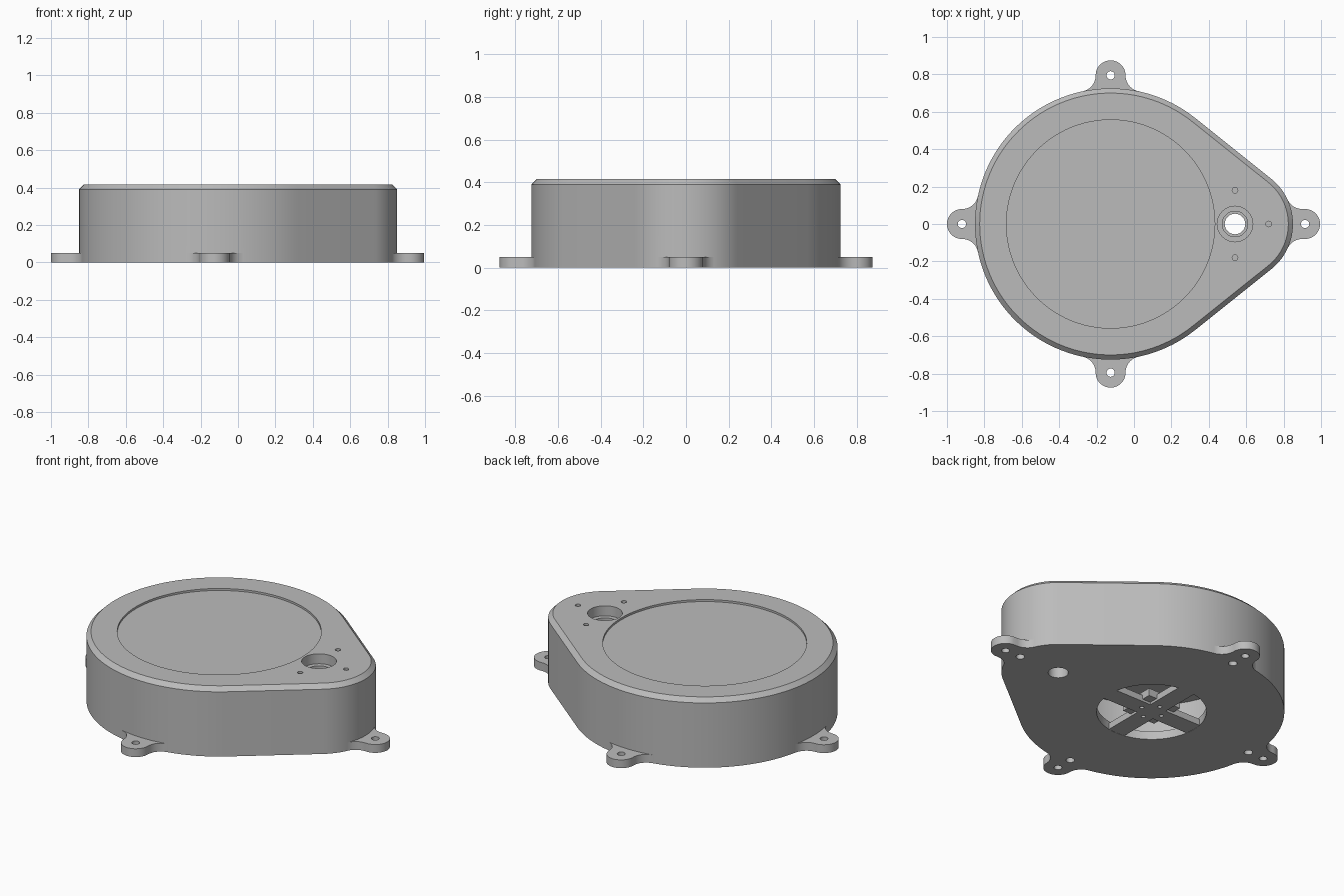
import bpy, bmesh, math
from mathutils import Vector, Matrix

cube = bpy.data.objects.get("Cube")
if cube:
    bpy.data.objects.remove(cube, do_unlink=True)

grey = bpy.data.materials.new("housing grey")
grey.use_nodes = True
COLOUR = (0.5, 0.5, 0.5, 1)
grey.diffuse_color = COLOUR
grey.node_tree.nodes["Principled BSDF"].inputs["Base Color"].default_value = COLOUR

MAIN, MAIN_R = -0.125, 0.725      # large round end: centre x, radius
TIP, TIP_R = 0.54, 0.31           # small round end
TOP, CHAMFER = 0.415, 0.025


def arc(cx, cy, r, a0, a1, n):
    return [(cx + r * math.cos(a0 + (a1 - a0) * i / n),
             cy + r * math.sin(a0 + (a1 - a0) * i / n)) for i in range(n + 1)]


def loft(name, rings):
    """Solid from matching outlines, each given as (points, z)."""
    bm = bmesh.new()
    loops = [[bm.verts.new((x, y, z)) for x, y in pts] for pts, z in rings]
    n = len(loops[0])
    for low, high in zip(loops, loops[1:]):
        for i in range(n):
            j = (i + 1) % n
            bm.faces.new((low[i], low[j], high[j], high[i]))
    bm.faces.new(loops[0][::-1])
    bm.faces.new(loops[-1])
    bmesh.ops.recalc_face_normals(bm, faces=bm.faces)
    mesh = bpy.data.meshes.new(name)
    bm.to_mesh(mesh)
    bm.free()
    mesh.materials.append(grey)
    obj = bpy.data.objects.new(name, mesh)
    bpy.context.collection.objects.link(obj)
    return obj


def combine(target, other, operation):
    mod = target.modifiers.new("combine", 'BOOLEAN')
    mod.operation, mod.solver, mod.object = operation, 'EXACT', other
    bpy.context.view_layer.objects.active = target
    bpy.ops.object.modifier_apply(modifier=mod.name)
    bpy.data.objects.remove(other, do_unlink=True)


def drill(target, x, y, r, z0, z1, n=32):
    ring = arc(x, y, r, 0, 2 * math.pi, n)[:-1]
    combine(target, loft("cutter", [(ring, z0), (ring, z1)]), 'DIFFERENCE')


def body_outline(inset):
    a = math.acos((MAIN_R - TIP_R) / (TIP - MAIN))
    return (arc(TIP, 0, TIP_R - inset, -a, a, 32)
            + arc(MAIN, 0, MAIN_R - inset, a, 2 * math.pi - a, 90))


def tab_outline(body_r, reach, half=0.08, fillet=0.086):
    """Rounded ear with fillets, pointing along +x from a round wall."""
    fy = half + fillet
    fx = math.sqrt((body_r + fillet) ** 2 - fy ** 2)
    a = math.atan2(fy, fx)
    side = arc(fx, fy, fillet, math.pi + a, 1.5 * math.pi, 10)
    root = (side[0][0] - 0.05, side[0][1] - 0.01)
    lower = [(x, -y) for x, y in [root] + side]
    nose = arc(reach, 0, half, -math.pi / 2, math.pi / 2, 24)
    return lower + nose[1:-1] + [(x, -y) for x, y in lower[::-1]]


# Housing shell with chamfered top edge
housing = loft("housing", [(body_outline(0), 0), (body_outline(0), TOP - CHAMFER),
                           (body_outline(CHAMFER), TOP)])

# Four mounting ears, each with a screw hole and a blind hole further in
ears = [(TIP, TIP_R, 0.375, 0), (MAIN, MAIN_R, 0.795, 1),
        (MAIN, MAIN_R, 0.795, 2), (MAIN, MAIN_R, 0.795, 3)]
for cx, wall_r, reach, turn in ears:
    spin = Matrix.Rotation(turn * math.pi / 2, 2)
    centre = Vector((cx, 0))
    pts = [tuple(centre + spin @ Vector(p)) for p in tab_outline(wall_r, reach)]
    combine(housing, loft("mounting_ear", [(pts, 0), (pts, 0.05)]), 'UNION')
    hole = centre + spin @ Vector((reach, 0))
    drill(housing, hole.x, hole.y, 0.022, -0.1, 0.1, 24)
    hole = centre + spin @ Vector((reach - 0.105, 0))
    drill(housing, hole.x, hole.y, 0.024, -0.1, 0.25, 24)

# Shallow round recess on the top, inner chamber and bottom opening
drill(housing, MAIN, 0, 0.557, TOP - 0.012, TOP + 0.1, 96)
drill(housing, MAIN, 0, 0.55, 0.05, 0.36, 96)
drill(housing, MAIN, 0, 0.3, -0.1, 0.1, 64)

# Stepped through hole with three pilot holes round it
for r, bottom in [(0.095, TOP - 0.06), (0.068, TOP - 0.1), (0.055, -0.1)]:
    drill(housing, TIP, 0, r, bottom, TOP + 0.1, 48)
for x, y in [(TIP, 0.18), (TIP, -0.18), (TIP + 0.18, 0)]:
    drill(housing, x, y, 0.015, TOP - 0.1, TOP + 0.1, 20)


def plate(name, half_x, half_y, z0, z1):
    pts = [(MAIN + sx * half_x, sy * half_y)
           for sx, sy in [(-1, -1), (1, -1), (1, 1), (-1, 1)]]
    return loft(name, [(pts, z0), (pts, z1)])


# Cross brace in the bottom opening with a square hub behind it
brace = plate("cross_brace", 0.302, 0.055, 0.001, 0.04)
combine(brace, plate("brace_arm", 0.055, 0.302, 0.001, 0.04), 'UNION')
combine(brace, plate("brace_hub", 0.11, 0.11, 0.015, 0.06), 'UNION')
for sx, sy in [(1, 0), (-1, 0), (0, 1), (0, -1)]:
    drill(brace, MAIN + sx * 0.07, sy * 0.07, 0.012, -0.1, 0.1, 16)

for obj in (housing, brace):
    bpy.ops.object.select_all(action='DESELECT')
    obj.select_set(True)
    bpy.context.view_layer.objects.active = obj
    bpy.ops.object.shade_smooth_by_angle(angle=math.radians(25))
